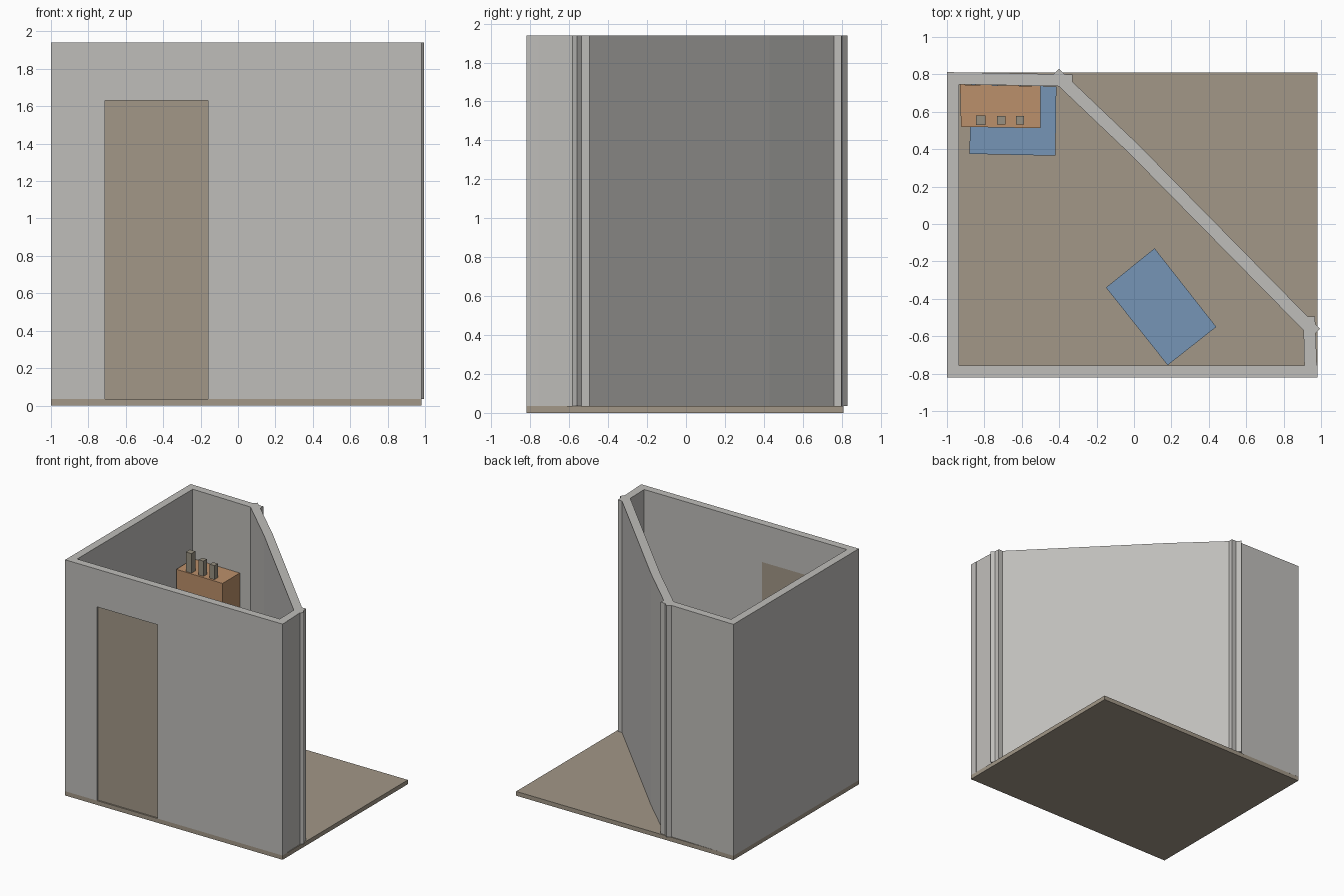
import bpy, bmesh
from mathutils import Vector

if "Cube" in bpy.data.objects:
    bpy.data.objects.remove(bpy.data.objects["Cube"])

FLOOR, TOP = 0.035, 1.94


def material(name, rgb):
    m = bpy.data.materials.new(name)
    m.diffuse_color = (*rgb, 1)
    m.use_nodes = True
    m.node_tree.nodes["Principled BSDF"].inputs["Base Color"].default_value = m.diffuse_color
    return m


wall_grey = material("wall grey", (0.52, 0.51, 0.49))
floor_tan = material("floor tan", (0.36, 0.31, 0.245))
fixture_blue = material("fixture blue", (0.18, 0.30, 0.47))
cabinet_orange = material("cabinet orange", (0.50, 0.28, 0.145))
item_grey = material("item grey brown", (0.31, 0.28, 0.22))


def prism(name, pts, lo, hi, mat, axis="z"):
    """Extrude a flat outline along z (xy outline) or y (xz outline)."""
    bm = bmesh.new()

    def co(p, h):
        return (p[0], p[1], h) if axis == "z" else (p[0], h, p[1])

    face = bm.faces.new([bm.verts.new(co(p, lo)) for p in pts])
    ext = bmesh.ops.extrude_face_region(bm, geom=[face])
    verts = [g for g in ext["geom"] if isinstance(g, bmesh.types.BMVert)]
    d = hi - lo
    bmesh.ops.translate(bm, verts=verts, vec=(0, 0, d) if axis == "z" else (0, d, 0))
    bmesh.ops.recalc_face_normals(bm, faces=bm.faces)
    me = bpy.data.meshes.new(name)
    bm.to_mesh(me)
    bm.free()
    me.materials.append(mat)
    ob = bpy.data.objects.new(name, me)
    bpy.context.collection.objects.link(ob)
    return ob


def box(name, x0, x1, y0, y1, z0, z1, mat):
    return prism(name, [(x0, y0), (x1, y0), (x1, y1), (x0, y1)], z0, z1, mat)


# Floor slab
box("floor", -1, 0.98, -0.82, 0.81, 0, FLOOR, floor_tan)

# Front wall with a door opening, and the slightly recessed door
dx0, dx1, dz = -0.71, -0.16, 1.63
prism("front_wall", [(-1, FLOOR), (dx0, FLOOR), (dx0, dz), (dx1, dz), (dx1, FLOOR),
                     (0.98, FLOOR), (0.98, TOP), (-1, TOP)],
      -0.82, -0.757, wall_grey, axis="y")
box("door", dx0, dx1, -0.808, -0.76, FLOOR, dz, floor_tan)

# Straight side and back walls
box("left_wall", -1, -0.935, -0.82, 0.81, FLOOR, TOP, wall_grey)
prism("back_wall", [(-1, 0.748), (-0.33, 0.735), (-0.33, 0.80), (-1, 0.812)],
      FLOOR, TOP, wall_grey)
prism("right_wall", [(0.912, -0.82), (0.98, -0.82), (0.968, -0.495), (0.905, -0.495)],
      FLOOR, TOP, wall_grey)

# Diagonal wall, gently bent, its ends poking past the neighbouring walls
path = [Vector(p) for p in ((-0.425, 0.805), (-0.17, 0.562), (-0.005, 0.405), (0.97, -0.585))]
left, right = [], []
for i, p in enumerate(path):
    t = (path[min(i + 1, 3)] - path[max(i - 1, 0)]).normalized()
    n = Vector((-t.y, t.x)) * 0.034
    left.append(p + n)
    right.append(p - n)
prism("diagonal_wall", left + right[::-1], FLOOR, TOP, wall_grey)

# Blue fixtures: basin in the corner, turned seat in the room
prism("basin", [(-0.88, 0.375), (-0.42, 0.365), (-0.415, 0.735), (-0.87, 0.745)],
      0.45, 0.68, fixture_blue)
prism("toilet", [(0.11, -0.13), (-0.15, -0.34), (0.18, -0.755), (0.44, -0.55)],
      FLOOR, 0.6, fixture_blue)

# Wall cabinet with three small items on top
prism("cabinet", [(-0.925, 0.52), (-0.50, 0.512), (-0.50, 0.737), (-0.93, 0.745)],
      0.85, 1.37, cabinet_orange)
for i, (x, h) in enumerate(((-0.82, 1.53), (-0.71, 1.495), (-0.61, 1.485))):
    s = 0.026 if i == 0 else 0.022
    box(f"shelf_item_{i + 1}", x - s, x + s, 0.555 - s, 0.555 + s, 1.37, h, item_grey)
